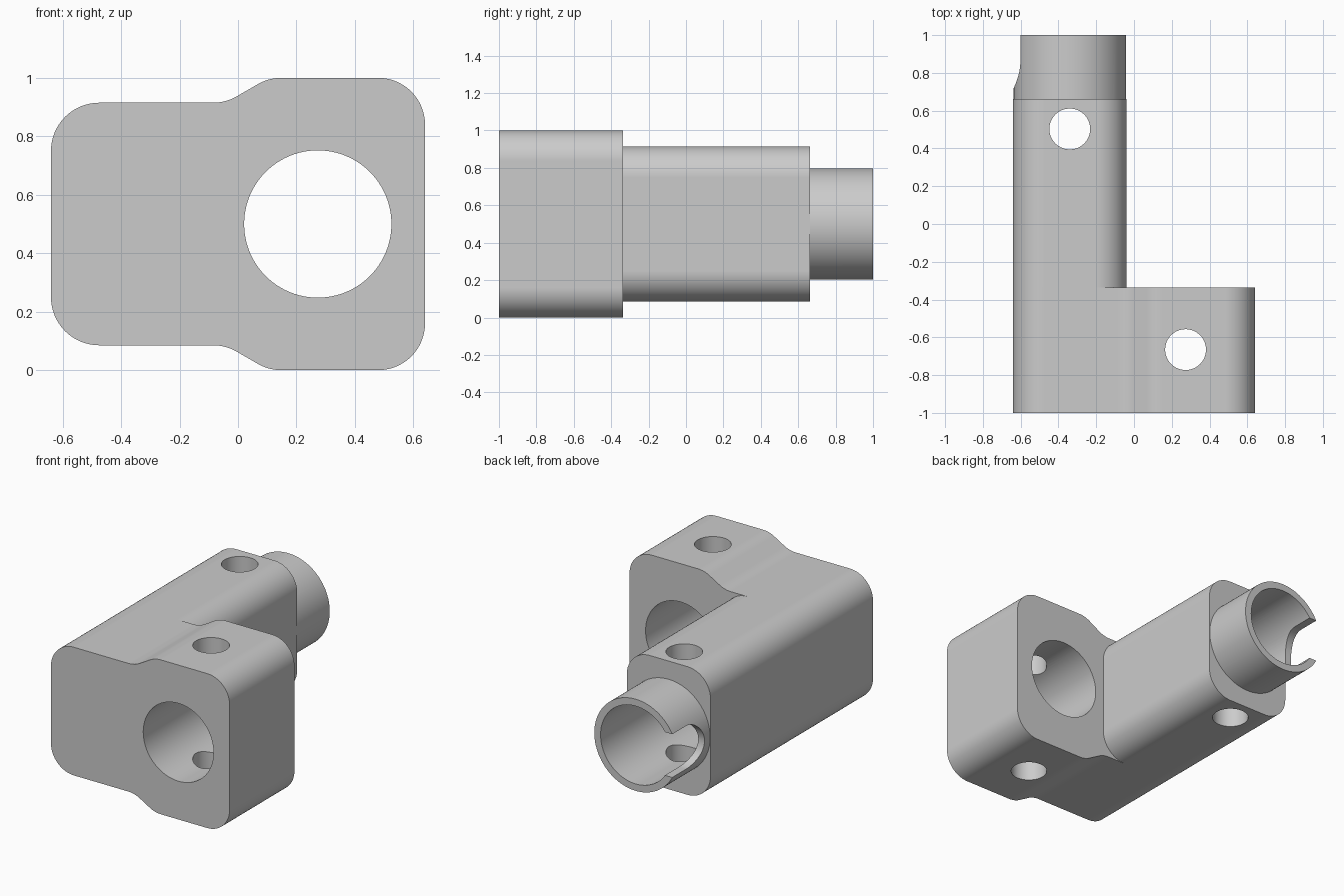
import bpy, bmesh, math
from mathutils import Matrix, Vector

if "Cube" in bpy.data.objects:
    bpy.data.objects.remove(bpy.data.objects["Cube"])

grey = bpy.data.materials.new("plain grey")
grey.use_nodes = True
colour = (0.6, 0.6, 0.6, 1)
grey.diffuse_color = colour
grey.node_tree.nodes["Principled BSDF"].inputs["Base Color"].default_value = colour

BACK, SHOULDER, MID = -0.336, 0.663, 0.5
ARM_X, HOLE_X = -0.34, 0.273


def finish(name, bm):
    bmesh.ops.recalc_face_normals(bm, faces=bm.faces)
    mesh = bpy.data.meshes.new(name)
    bm.to_mesh(mesh)
    bm.free()
    mesh.materials.append(grey)
    obj = bpy.data.objects.new(name, mesh)
    bpy.context.collection.objects.link(obj)
    return obj


def arc(cx, cz, r, a0, a1, steps=16):
    angles = [math.radians(a0 + (a1 - a0) * i / steps) for i in range(steps + 1)]
    return [(cx + r * math.cos(a), cz + r * math.sin(a)) for a in angles]


def prism(name, points, start, end):
    """Extrude a list of 3D points so that it spans start to end."""
    bm = bmesh.new()
    face = bm.faces.new([bm.verts.new(Vector(p) + Vector(start)) for p in points])
    new = bmesh.ops.extrude_face_region(bm, geom=[face])["geom"]
    verts = [v for v in new if isinstance(v, bmesh.types.BMVert)]
    bmesh.ops.translate(bm, verts=verts, vec=Vector(end) - Vector(start))
    return finish(name, bm)


def mirrored_prism(name, upper, y0, y1):
    """Mirror the upper half outline about mid height and extrude along y."""
    outline = upper + [(x, 2 * MID - z) for x, z in reversed(upper)]
    return prism(name, [(x, 0, z) for x, z in outline], (0, y0, 0), (0, y1, 0))


def cylinder(name, r, centre, length, axis):
    bm = bmesh.new()
    bmesh.ops.create_cone(bm, cap_ends=True, segments=96, radius1=r, radius2=r, depth=length)
    turn = Matrix.Rotation(math.pi / 2, 4, "X") if axis == "Y" else Matrix()
    bmesh.ops.transform(bm, matrix=Matrix.Translation(centre) @ turn, verts=bm.verts)
    return finish(name, bm)


def combine(body, other, operation):
    mod = body.modifiers.new(operation, "BOOLEAN")
    mod.operation, mod.solver, mod.object = operation, "EXACT", other
    bpy.context.view_layer.objects.active = body
    bpy.ops.object.modifier_apply(modifier=mod.name)
    bpy.data.objects.remove(other)


# Clamp block with a stepped outline
left_corner = arc(-0.475, 0.75, 0.165, 180, 90)
body = mirrored_prism(
    "bracket_body",
    left_corner + arc(-0.085, 1.075, 0.16, 270, 300, 8)
    + arc(0.148, 0.84, 0.16, 120, 90, 8) + arc(0.48, 0.84, 0.16, 90, 0),
    -1, BACK)

# Long arm and the round spigot at its end
arm = mirrored_prism("arm", left_corner + arc(-0.205, 0.75, 0.165, 90, 0), BACK, SHOULDER)
combine(body, arm, "UNION")
combine(body, cylinder("spigot", 0.297, (ARM_X, 0.8, MID), 0.4, "Y"), "UNION")

# Clamp hole, blind bore and the two vertical screw holes
for cutter in (
    cylinder("clamp_hole", 0.252, (HOLE_X, -0.7, MID), 1, "Y"),
    cylinder("arm_bore", 0.252, (ARM_X, 0.6, MID), 1.2, "Y"),
    cylinder("front_screw_hole", 0.108, (HOLE_X, -0.665, MID), 2, "Z"),
    cylinder("rear_screw_hole", 0.108, (ARM_X, 0.503, MID), 2, "Z"),
):
    combine(body, cutter, "DIFFERENCE")

# Round-bottomed notch in the side of the spigot
slot = arc(0.86, MID, 0.14, 90, 270, 32) + [(1.2, MID - 0.14), (1.2, MID + 0.14)]
notch = prism("notch", [(0, y, z) for y, z in slot], (-0.8, 0, 0), (-0.4, 0, 0))
combine(body, notch, "DIFFERENCE")

# Smooth fillets, crisp edges
bpy.ops.object.select_all(action="DESELECT")
body.select_set(True)
bpy.context.view_layer.objects.active = body
bpy.ops.object.shade_smooth_by_angle(angle=math.radians(30))
weighted = body.modifiers.new("weighted normals", "WEIGHTED_NORMAL")
weighted.keep_sharp = True
